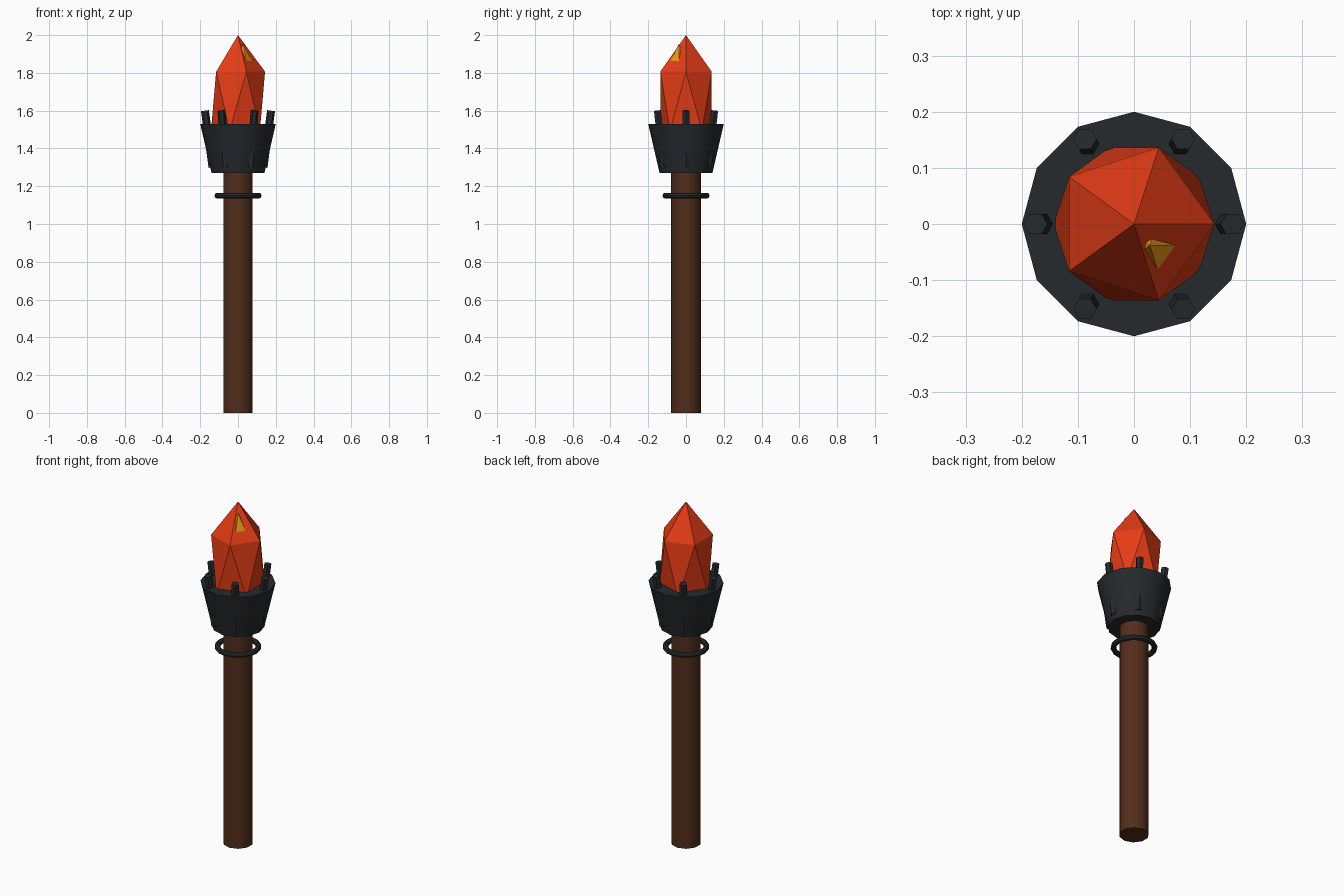
import bpy, math
from mathutils import Vector

if "Cube" in bpy.data.objects:
    bpy.data.objects.remove(bpy.data.objects["Cube"])


def material(name, rgb):
    m = bpy.data.materials.new(name)
    m.diffuse_color = (*rgb, 1)
    m.use_nodes = True
    m.node_tree.nodes["Principled BSDF"].inputs["Base Color"].default_value = m.diffuse_color
    return m


WOOD = material("wood", (0.085, 0.026, 0.011))
IRON = material("iron", (0.019, 0.023, 0.026))
FIRE = material("fire", (0.78, 0.045, 0.008))
GOLD = material("inner_fire", (0.85, 0.32, 0.01))


def finish(name, mat, smooth=True):
    ob = bpy.context.object
    ob.name = name
    ob.data.materials.append(mat)
    if smooth:
        bpy.ops.object.shade_smooth_by_angle(angle=math.radians(40))
    return ob


def frustum(name, mat, sides, r1, r2, z1, z2):
    bpy.ops.mesh.primitive_cone_add(vertices=sides, radius1=r1, radius2=r2,
                                    depth=z2 - z1, location=(0, 0, (z1 + z2) / 2))
    return finish(name, mat)


def crystal(name, mat, radius, height, loc):
    bpy.ops.mesh.primitive_ico_sphere_add(subdivisions=1, radius=1, location=loc)
    bpy.context.object.scale = (radius, radius, height)
    return finish(name, mat, smooth=False)


# Wooden shaft and iron cup
frustum("handle", WOOD, 10, 0.08, 0.08, 0, 1.32)
frustum("cup", IRON, 12, 0.14, 0.2, 1.27, 1.53)

# Loose ring around the shaft
bpy.ops.mesh.primitive_torus_add(major_radius=0.11, minor_radius=0.015,
                                 major_segments=16, minor_segments=8,
                                 location=(0, 0, 1.15))
finish("ring", IRON)

# Six leaning prongs around the cup
for i in range(6):
    a = i * math.pi / 3
    out = Vector((math.cos(a), math.sin(a), 0))
    low = out * 0.135 + Vector((0, 0, 1.30))
    high = out * 0.175 + Vector((0, 0, 1.60))
    bpy.ops.mesh.primitive_cylinder_add(vertices=6, radius=0.021,
                                        depth=(high - low).length,
                                        location=(low + high) / 2)
    # Tilt outward, then turn so a hexagon corner points outward
    tilt = math.atan2(0.04, 0.30)
    ob = bpy.context.object
    for v in ob.data.vertices:
        v.co = Vector((-v.co.y, v.co.x, v.co.z))
    ob.rotation_euler = (0, tilt, a)
    finish(f"prong_{i + 1}", IRON)

# Faceted flame with a smaller one breaking through it
crystal("flame", FIRE, 0.16, 0.35, (0, 0, 1.65))
crystal("inner_flame", GOLD, 0.08, 0.26, (0.028, -0.038, 1.695))
